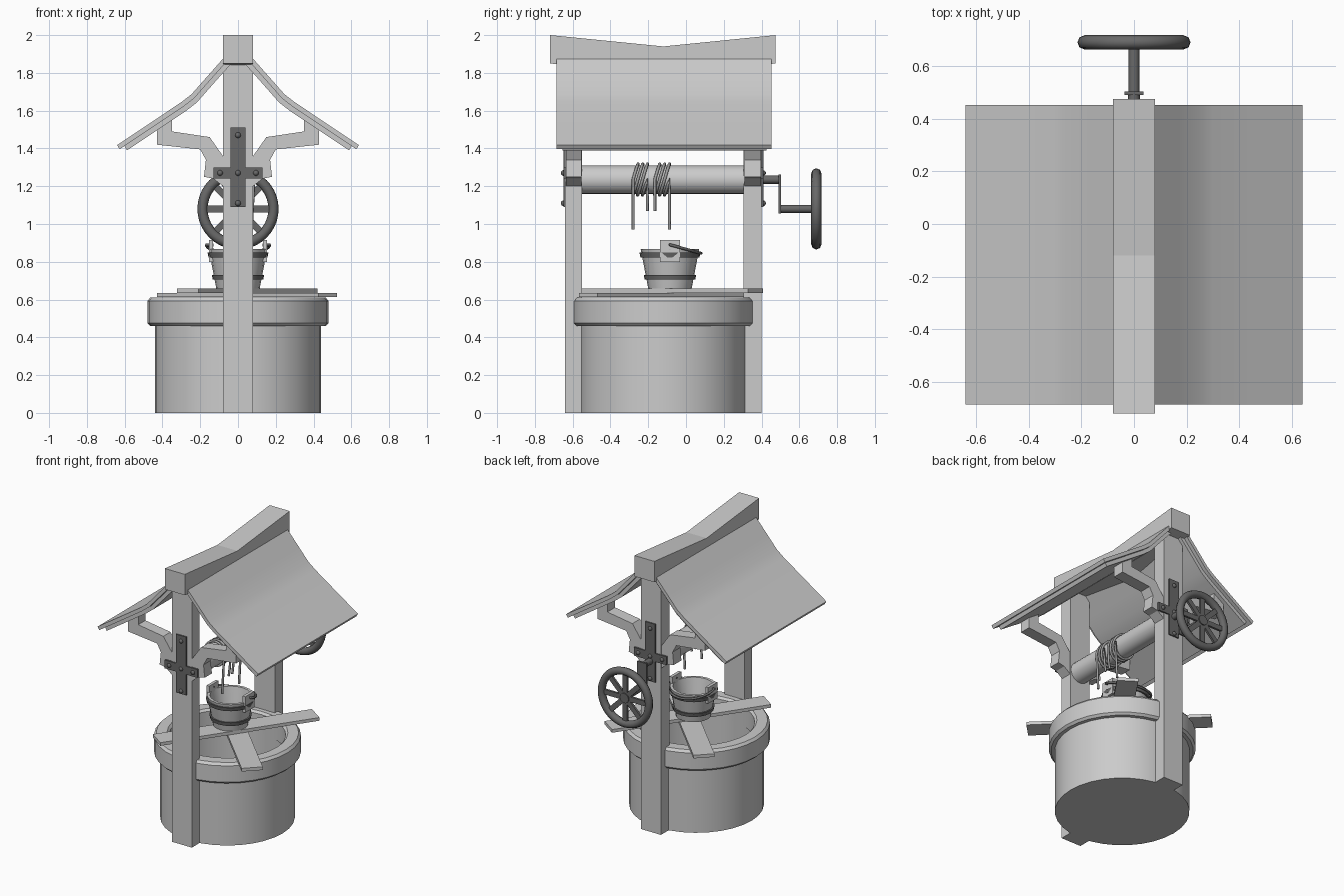
import bpy, bmesh, math
from mathutils import Matrix, Vector

cube = bpy.data.objects.get("Cube")
if cube:
    bpy.data.objects.remove(cube, do_unlink=True)


def material(name, value):
    m = bpy.data.materials.new(name)
    m.use_nodes = True
    colour = (value, value, value, 1)
    m.diffuse_color = colour
    m.node_tree.nodes["Principled BSDF"].inputs["Base Color"].default_value = colour
    return m


PALE = material("pale grey", 0.6)
DARK = material("dark metal grey", 0.14)
ROPE = material("rope grey", 0.35)
WELL_Y = -0.12
BUCKET_Y = -0.085


def finish(name, bm, mat, smooth=True, bevel=0):
    bmesh.ops.remove_doubles(bm, verts=bm.verts, dist=1e-5)
    bmesh.ops.recalc_face_normals(bm, faces=bm.faces)
    mesh = bpy.data.meshes.new(name)
    bm.to_mesh(mesh)
    bm.free()
    ob = bpy.data.objects.new(name, mesh)
    bpy.context.collection.objects.link(ob)
    mesh.materials.append(mat)
    if bevel:
        mod = ob.modifiers.new("bevel", "BEVEL")
        mod.width, mod.segments = bevel, 1
    if smooth:
        bpy.ops.object.select_all(action="DESELECT")
        ob.select_set(True)
        bpy.context.view_layer.objects.active = ob
        bpy.ops.object.shade_smooth_by_angle(angle=math.radians(35))
    return ob


def box(name, x, y, z, mat=PALE, turn=0):
    """Box from (low, high) ranges, turned about its own centre."""
    ranges = (x, y, z)
    size = [b - a for a, b in ranges]
    mid = Vector([(a + b) / 2 for a, b in ranges])
    bm = bmesh.new()
    bmesh.ops.create_cube(bm, size=1, matrix=Matrix.Translation(mid)
                          @ Matrix.Rotation(turn, 4, "Z") @ Matrix.Diagonal((*size, 1)))
    return finish(name, bm, mat, False)


def prism(name, points, low, high, axis="y", mat=PALE, smooth=False):
    """Extrude a side profile along x or y."""
    bm = bmesh.new()
    place = (lambda p, d: (p[0], d, p[1])) if axis == "y" else (lambda p, d: (d, p[0], p[1]))
    face = bm.faces.new([bm.verts.new(place(p, low)) for p in points])
    out = bmesh.ops.extrude_face_region(bm, geom=[face])
    shift = Vector((0, high - low, 0) if axis == "y" else (high - low, 0, 0))
    bmesh.ops.translate(bm, vec=shift, verts=[v for v in out["geom"] if isinstance(v, bmesh.types.BMVert)])
    return finish(name, bm, mat, smooth)


def lathe(name, profile, y, mat=PALE, steps=32, closed=True):
    """Spin a (radius, z) profile about a vertical axis."""
    bm = bmesh.new()
    vs = [bm.verts.new((r, y, z)) for r, z in profile]
    pairs = list(zip(vs, vs[1:])) + ([(vs[-1], vs[0])] if closed else [])
    es = [bm.edges.new(p) for p in pairs]
    bmesh.ops.spin(bm, geom=vs + es, cent=(0, y, 0), axis=(0, 0, 1),
                   angle=math.tau, steps=steps)
    return finish(name, bm, mat)


def rod(name, radius, y0, y1, z, mat=DARK, steps=16):
    """Cylinder lying along y."""
    bm = bmesh.new()
    bmesh.ops.create_cone(bm, cap_ends=True, segments=steps, radius1=radius, radius2=radius,
                          depth=y1 - y0, matrix=Matrix.Translation((0, (y0 + y1) / 2, z))
                          @ Matrix.Rotation(math.pi / 2, 4, "X"))
    return finish(name, bm, mat)


def tube(name, points, radius, mat, cyclic=False):
    """Round tube along a path."""
    cu = bpy.data.curves.new(name, "CURVE")
    cu.dimensions = "3D"
    cu.bevel_depth, cu.bevel_resolution, cu.use_fill_caps = radius, 2, True
    sp = cu.splines.new("POLY")
    sp.points.add(len(points) - 1)
    for p, co in zip(sp.points, points):
        p.co = (*co, 1)
    sp.use_cyclic_u = cyclic
    sp.use_smooth = True
    cu.materials.append(mat)
    ob = bpy.data.objects.new(name, cu)
    bpy.context.collection.objects.link(ob)
    return ob


# Well wall and its rounded rim
lathe("well_wall", [(0, 0), (0.44, 0), (0.44, 0.47), (0.385, 0.47), (0.385, 0.03), (0, 0.03)],
      WELL_Y, closed=False)
lathe("well_rim", [(0.465, 0.46), (0.48, 0.475), (0.48, 0.592), (0.465, 0.61),
                   (0.395, 0.61), (0.38, 0.595), (0.38, 0.46)], WELL_Y)

# Posts, brackets and bolted cross plates at both ends
arm = [(0, 1.2), (0.08, 1.2), (0.13, 1.24), (0.18, 1.25), (0.17, 1.34), (0.2, 1.395),
       (0.43, 1.42), (0.43, 1.545), (0.35, 1.6), (0.35, 1.49), (0.15, 1.46), (0.08, 1.36), (0, 1.36)]
for end, y0, y1, face, out in (("front", -0.64, -0.55, -0.64, -1), ("back", 0.305, 0.4, 0.4, 1)):
    box(end + "_post", (-0.08, 0.08), (y0, y1), (0, 1.86))
    for side, s in (("left", 1), ("right", -1)):
        prism(f"{end}_{side}_bracket", [(s * x, z) for x, z in arm], y0 + 0.004, y1 - 0.004)
    span = sorted((face - out * 0.004, face + out * 0.009))
    cross = [(0.04, 1.09), (0.04, 1.24), (0.13, 1.24), (0.13, 1.3), (0.04, 1.3), (0.04, 1.51)]
    prism(end + "_cross_plate", cross + [(-x, z) for x, z in reversed(cross)], *span, mat=DARK)
    for i, (x, z) in enumerate(((0, 1.11), (0, 1.27), (0, 1.47), (0.095, 1.27), (-0.095, 1.27))):
        bm = bmesh.new()
        bmesh.ops.create_uvsphere(bm, u_segments=12, v_segments=8, radius=0.015,
                                  matrix=Matrix.Translation((x, face + out * 0.008, z)))
        finish(f"{end}_bolt_{i + 1}", bm, DARK)

# Sagging ridge beam
prism("ridge_beam", [(-0.72, 1.85), (WELL_Y, 1.79), (0.475, 1.85),
                     (0.475, 2), (WELL_Y, 1.94), (-0.72, 2)], -0.08, 0.08, "x")

# Roof slopes, each an outer sheet over a smaller lining
slope = [(0.06, 1.897), (0.17, 1.773), (0.245, 1.688), (0.3, 1.645), (0.46, 1.538), (0.64, 1.418)]
lining = slope[:-1] + [(0.615, 1.435)]
for side, s in (("left", 1), ("right", -1)):
    for part, line, top, low, y0, y1 in (("roof", slope, 0, 0.022, -0.685, 0.452),
                                         ("roof_lining", lining, 0.022, 0.045, -0.655, 0.425)):
        upper = [(s * (x - 0.6 * top), z - top) for x, z in line]
        lower = [(s * (x - 0.6 * low), z - low) for x, z in reversed(line)]
        prism(f"{side}_{part}", upper + lower, y0, y1, smooth=True)

# Winding drum and crank
rod("winding_drum", 0.075, -0.56, 0.31, 1.235, PALE, 24)
rod("crank_axle", 0.022, 0.39, 0.5, 1.235)
box("crank_arm", (-0.036, 0.036), (0.49, 0.504), (1.055, 1.262), DARK)
rod("wheel_shaft", 0.021, 0.495, 0.7, 1.08)

# Hand wheel with eight spokes
WHEEL = Vector((0, 0.69, 1.08))
ring = [WHEEL + 0.188 * Vector((math.cos(a), 0, math.sin(a)))
        for a in (math.tau * i / 40 for i in range(40))]
tube("wheel_rim", ring, 0.027, DARK, True)
rod("wheel_hub", 0.035, 0.675, 0.706, 1.08)
bm = bmesh.new()
for i in range(4):
    bmesh.ops.create_cube(bm, size=1, matrix=Matrix.Translation(WHEEL)
                          @ Matrix.Rotation(i * math.pi / 4, 4, "Y")
                          @ Matrix.Diagonal((0.36, 0.016, 0.036, 1)))
finish("wheel_spokes", bm, DARK, False)

# Rope: two loose coils, each with both ends hanging
for name, ya, yb, za, zb, turns in (("first_rope", -0.28, -0.205, 0.97, 1.07, 3),
                                    ("second_rope", -0.165, -0.088, 1.07, 0.97, 3)):
    n = turns * 20
    coil = []
    for i in range(n + 1):
        a = math.tau * i / 20
        y = ya + (yb - ya) * i / n + 0.02 * math.sin(a)
        coil.append((0.083 * math.cos(a), y, 1.235 + 0.083 * math.sin(a)))
    tube(name, [(0.07, ya, za), (0.08, ya, 1.15)] + coil + [(0.08, yb, 1.15), (0.07, yb, zb)],
         0.008, ROPE)

# Crossed planks on the rim
for name, length, z, deg in (("lower_plank", 1.21, 0.613, -45), ("upper_plank", 1.11, 0.636, 55.5)):
    box(name, (0.048 - length / 2, 0.048 + length / 2), (-0.16, -0.02), (z, z + 0.023),
        turn=math.radians(deg))

# Bucket with hoops, ears and a lowered handle
lathe("bucket", [(0, 0.659), (0.115, 0.659), (0.155, 0.868), (0.135, 0.868), (0.1, 0.68), (0, 0.68)],
      BUCKET_Y, steps=20, closed=False)
for name, z in (("lower_hoop", 0.705), ("upper_hoop", 0.822)):
    r = 0.115 + (z - 0.659) * 0.19
    lathe(name, [(r - 0.004, z), (r + 0.01, z), (r + 0.015, z + 0.026), (r, z + 0.026)],
          BUCKET_Y, DARK, 20)
for side, s in (("left", 1), ("right", -1)):
    box(side + "_bucket_ear", sorted((s * 0.132, s * 0.154)),
        (BUCKET_Y - 0.052, BUCKET_Y + 0.052), (0.8, 0.915))
bail = [(0.168 * math.cos(t), BUCKET_Y + 0.165 * math.sin(t), 0.89 - 0.045 * math.sin(t))
        for t in (math.pi * i / 20 for i in range(21))]
tube("bucket_handle", [(0.13, BUCKET_Y, 0.89)] + bail + [(-0.13, BUCKET_Y, 0.89)], 0.008, DARK)
